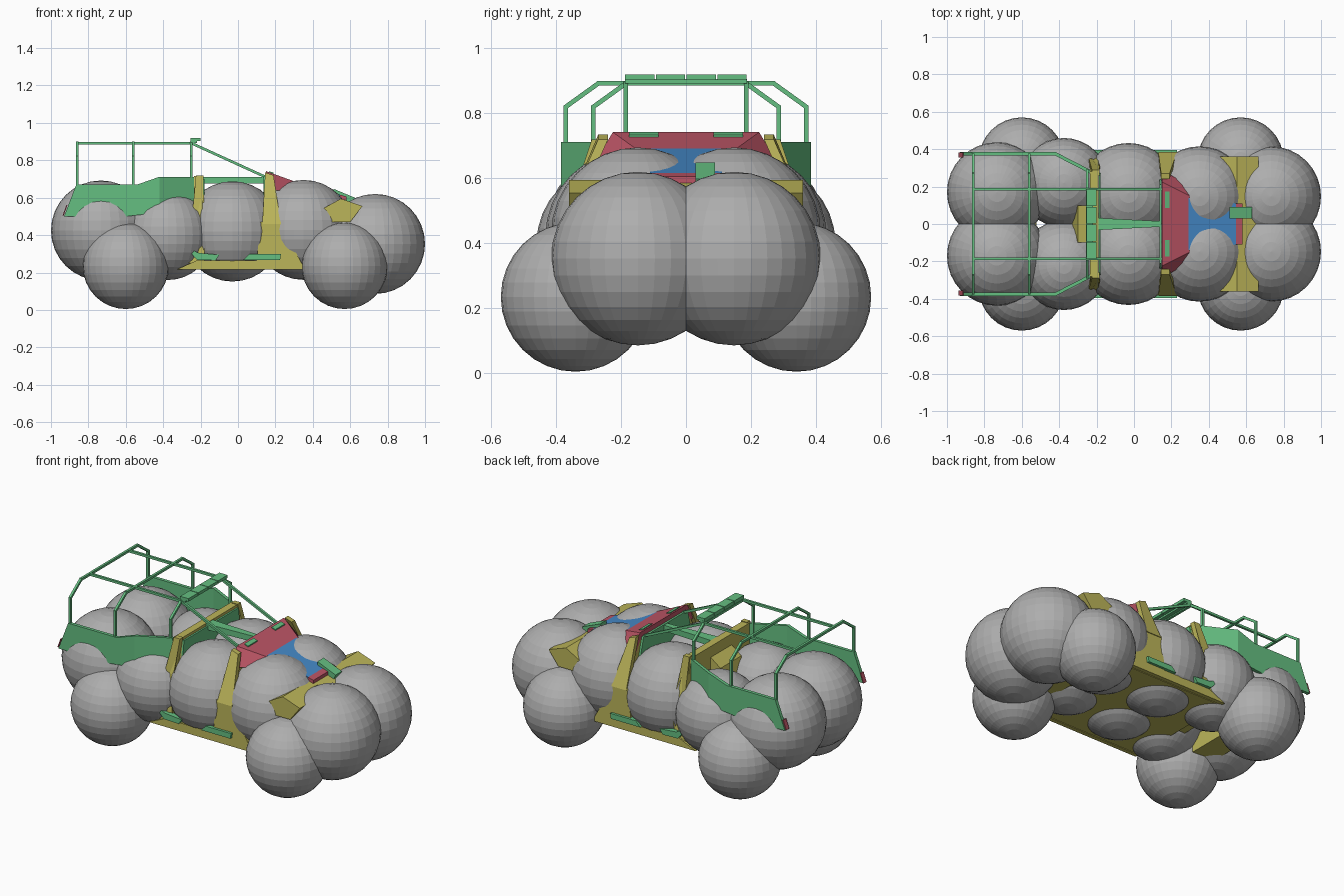
import bpy, bmesh
from mathutils import Vector


def material(name, rgb):
    m = bpy.data.materials.new(name)
    m.diffuse_color = (*rgb, 1)
    return m


GRAY = material("gray", (0.42, 0.42, 0.42))
YELLOW = material("olive yellow", (0.50, 0.46, 0.10))
GREEN = material("green", (0.13, 0.52, 0.22))
RED = material("red", (0.50, 0.09, 0.13))
BLUE = material("blue", (0.06, 0.25, 0.58))


def finish(name, bm, mat):
    bmesh.ops.recalc_face_normals(bm, faces=bm.faces)
    me = bpy.data.meshes.new(name)
    bm.to_mesh(me)
    bm.free()
    me.materials.append(mat)
    ob = bpy.data.objects.new(name, me)
    bpy.context.collection.objects.link(ob)
    return ob


def slab(name, pts, offset, mat, mirror=False):
    """Flat outline pushed along an offset; optionally mirrored in y."""
    bm = bmesh.new()
    for s in ((1, -1) if mirror else (1,)):
        a = [bm.verts.new((x, y * s, z)) for x, y, z in pts]
        b = [bm.verts.new((x + offset[0], (y + offset[1]) * s, z + offset[2]))
             for x, y, z in pts]
        n = len(a)
        bm.faces.new(a)
        bm.faces.new(b[::-1])
        for i in range(n):
            j = (i + 1) % n
            bm.faces.new((a[i], b[i], b[j], a[j]))
    return finish(name, bm, mat)


def side(name, xz, y, t, mat, mirror=True):
    return slab(name, [(x, y, z) for x, z in xz], (0, t, 0), mat, mirror)


def box(name, x0, x1, y0, y1, z0, z1, mat, mirror=False):
    return slab(name, [(x0, y0, z0), (x1, y0, z0), (x1, y1, z0), (x0, y1, z0)],
                (0, 0, z1 - z0), mat, mirror)


def tube(name, pts, w, mat):
    """Square bar along a path, one box per segment."""
    bm = bmesh.new()
    for p, q in zip(pts, pts[1:]):
        p, q = Vector(p), Vector(q)
        d = q - p
        geo = bmesh.ops.create_cube(bm, size=1)["verts"]
        rot = d.to_track_quat('Z', 'Y')
        for v in geo:
            v.co = (p + q) / 2 + rot @ Vector((v.co.x * w, v.co.y * w, v.co.z * (d.length + w * 0.6)))
    return finish(name, bm, mat)


# Spheres standing in for wheels and body volumes, as left/right pairs
for name, x, y, z, r in (
        ("rear_wheel", -0.60, 0.34, 0.235, 0.23),
        ("front_wheel", 0.57, 0.34, 0.235, 0.23),
        ("nose_sphere", 0.733, 0.148, 0.353, 0.267),
        ("hood_sphere", 0.35, 0.148, 0.428, 0.267),
        ("cabin_sphere", -0.03, 0.165, 0.42, 0.268),
        ("bed_sphere", -0.375, 0.22, 0.40, 0.24),
        ("tail_sphere", -0.733, 0.17, 0.425, 0.267)):
    for s, tag in ((1, "left"), (-1, "right")):
        bm = bmesh.new()
        bmesh.ops.create_uvsphere(bm, u_segments=32, v_segments=16, radius=r)
        bmesh.ops.translate(bm, verts=bm.verts, vec=(x, y * s, z))
        finish(name + "_" + tag, bm, GRAY)

# Hull: floor, sills, door pillars and rear bulkhead
box("floor", -0.33, 0.50, -0.35, 0.35, 0.215, 0.235, YELLOW)
side("sill", [(-0.33, 0.215), (0.36, 0.215), (0.22, 0.47), (0.12, 0.47),
              (0.10, 0.265), (-0.22, 0.265)], 0.355, 0.025, YELLOW)
slab("front_pillar", [(0.13, 0.385, 0.46), (0.23, 0.385, 0.46),
                      (0.19, 0.27, 0.72), (0.145, 0.27, 0.735)], (0, -0.03, 0), YELLOW, True)
slab("rear_pillar", [(-0.28, 0.37, 0.25), (-0.18, 0.37, 0.25), (-0.18, 0.38, 0.45),
                     (-0.185, 0.29, 0.72), (-0.225, 0.29, 0.72), (-0.25, 0.38, 0.45)],
     (0, -0.03, 0), YELLOW, True)
slab("rear_bulkhead", [(-0.19, -0.35, 0.23), (-0.19, 0.35, 0.23), (-0.19, 0.37, 0.45),
                       (-0.19, 0.28, 0.715), (-0.19, -0.28, 0.715), (-0.19, -0.37, 0.45)],
     (-0.045, 0, 0), YELLOW)
side("bulkhead_brace", [(-0.40, 0.24), (-0.22, 0.24), (-0.22, 0.66), (-0.30, 0.60)],
     -0.10, 0.20, YELLOW, False)
slab("firewall", [(0.15, -0.36, 0.23), (0.15, 0.36, 0.23), (0.15, 0.375, 0.46),
                  (0.15, 0.22, 0.70), (0.15, -0.22, 0.70), (0.15, -0.375, 0.46)],
     (0.04, 0, 0), YELLOW)
slab("dashboard", [(0.148, -0.27, 0.50), (0.148, 0.27, 0.50),
                   (0.148, 0.21, 0.715), (0.148, -0.21, 0.715)], (-0.012, 0, 0), GREEN)
slab("cabin_back_panel", [(-0.188, -0.29, 0.48), (-0.188, 0.29, 0.48),
                          (-0.188, 0.26, 0.70), (-0.188, -0.26, 0.70)], (0.01, 0, 0), GREEN)

# Wedge nose and fenders, with axle housings underneath
side("nose_fender", [(0.46, 0.545), (0.55, 0.595), (0.665, 0.555), (0.60, 0.47), (0.49, 0.47)],
     -0.36, 0.72, YELLOW, False)
box("front_axle", 0.46, 0.58, -0.30, 0.30, 0.20, 0.28, YELLOW)
box("rear_axle", -0.67, -0.52, -0.12, 0.12, 0.20, 0.30, YELLOW)

# Cowl: sloped top with triangular cheeks
bm = bmesh.new()
top = [(0.15, 0.225, 0.742), (0.30, 0.15, 0.688), (0.30, 0.20, 0.645), (0.15, 0.29, 0.635)]
L = [bm.verts.new(p) for p in top]
R = [bm.verts.new((x, -y, z)) for x, y, z in top]
bm.faces.new(L)
bm.faces.new(R)
for i in range(4):
    j = (i + 1) % 4
    bm.faces.new((L[i], L[j], R[j], R[i]))
finish("cowl", bm, RED)

# Hood panel and red lip
slab("hood_panel", [(0.285, -0.14, 0.693), (0.285, 0.14, 0.693),
                    (0.545, 0.11, 0.616), (0.545, -0.11, 0.616)], (0, 0, -0.015), BLUE)
slab("hood_lip", [(0.545, -0.11, 0.616), (0.545, 0.11, 0.616),
                  (0.58, 0.11, 0.606), (0.58, -0.11, 0.606)], (0, 0, -0.02), RED)

# Cowl vents, nose snorkel, centre divider
slab("cowl_vent", [(0.165, 0.085, 0.742), (0.165, 0.175, 0.742),
                   (0.19, 0.175, 0.734), (0.19, 0.085, 0.734)], (0, 0, -0.012), GREEN, True)
side("nose_intake", [(0.51, 0.648), (0.63, 0.598), (0.62, 0.57), (0.51, 0.61)],
     0.03, 0.06, GREEN, False)
slab("centre_divider", [(-0.19, -0.032, 0.712), (-0.19, 0.032, 0.712),
                        (0.14, 0.015, 0.712), (0.14, -0.015, 0.712)], (0, 0, -0.035), GREEN)

# Side steps
side("rear_step", [(-0.28, 0.335), (-0.21, 0.305), (-0.10, 0.295), (-0.12, 0.265), (-0.22, 0.268)],
     0.36, 0.035, GREEN)
side("front_step", [(0.06, 0.30), (0.23, 0.30), (0.225, 0.268), (0.03, 0.268)],
     0.36, 0.035, GREEN)

# Cargo bed sides: straight panel then an inward angled panel
side("bed_side", [(-0.93, 0.50), (-0.865, 0.67), (-0.54, 0.67), (-0.42, 0.712),
                  (-0.42, 0.52), (-0.60, 0.50), (-0.88, 0.50)], 0.365, 0.02, GREEN)
slab("bed_corner", [(-0.42, 0.385, 0.712), (-0.235, 0.29, 0.712),
                    (-0.235, 0.29, 0.56), (-0.42, 0.385, 0.52)], (0, -0.02, 0), GREEN, True)
slab("tail_light", [(-0.932, 0.355, 0.505), (-0.932, 0.383, 0.505),
                    (-0.912, 0.383, 0.56), (-0.912, 0.355, 0.56)], (-0.006, 0, 0), RED, True)

# Roll cage hoops, roof rails and diagonal braces
W = 0.014
for name, x, y, base in (("rear_hoop", -0.86, 0.37, 0.66), ("middle_hoop", -0.56, 0.37, 0.66),
                         ("front_hoop", -0.25, 0.285, 0.66)):
    h = [(x, y, base), (x, y, 0.82), (x, y - 0.10, 0.892)]
    tube(name, h + [(a, -b, c) for a, b, c in h[::-1]], W, GREEN)
for s, tag in ((1, "left"), (-1, "right")):
    tube("roof_rail_" + tag, [(-0.86, 0.185 * s, 0.892), (-0.25, 0.185 * s, 0.892),
                              (0.16, 0.185 * s, 0.705)], W, GREEN)

# Roof light bar in four segments
for i in range(4):
    y = -0.187 + i * 0.0945
    box("roof_light_%d" % (i + 1), -0.255, -0.20, y, y + 0.09, 0.902, 0.92, GREEN)
box("light_bar_base", -0.255, -0.22, -0.187, 0.187, 0.892, 0.905, GREEN)
